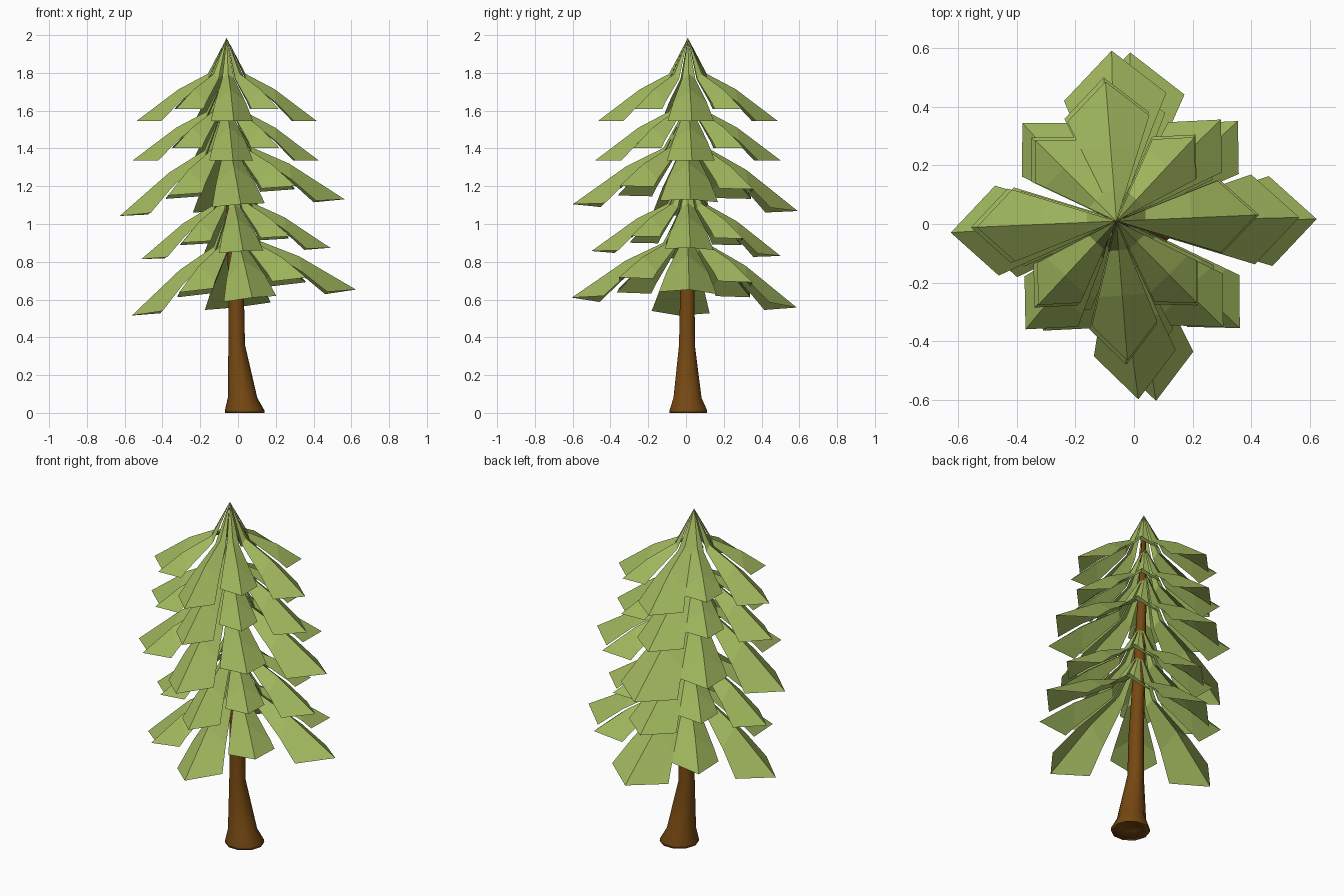
import bpy, bmesh
from math import sin, cos, tau, radians
from mathutils import Matrix, Vector

if "Cube" in bpy.data.objects:
    bpy.data.objects.remove(bpy.data.objects["Cube"])


def material(name, rgb):
    m = bpy.data.materials.new(name)
    m.diffuse_color = (*rgb, 1)
    m.use_nodes = True
    m.node_tree.nodes["Principled BSDF"].inputs["Base Color"].default_value = m.diffuse_color
    return m


green = material("leaf green", (0.35, 0.47, 0.11))
brown = material("bark brown", (0.18, 0.065, 0.006))


def make_object(name, bm, mat):
    me = bpy.data.meshes.new(name)
    bm.to_mesh(me)
    bm.free()
    me.materials.append(mat)
    ob = bpy.data.objects.new(name, me)
    bpy.context.collection.objects.link(ob)
    return ob


# Trunk: leaning tapered rings (z, centre x, centre y, radius)
rings = [(0.03, 0.035, 0.012, 0.06), (0.0, 0.035, 0.012, 0.105), (0.015, 0.035, 0.012, 0.104),
         (0.08, 0.024, 0.008, 0.078), (0.36, -0.007, 0.005, 0.044), (0.60, -0.009, 0.007, 0.041),
         (0.85, -0.02, 0.01, 0.036), (1.40, -0.045, 0.01, 0.025), (1.88, -0.06, 0.01, 0.010)]
N = 10
bm = bmesh.new()
loops = [[bm.verts.new((cx + r * cos(i * tau / N), cy + r * sin(i * tau / N), z)) for i in range(N)]
         for z, cx, cy, r in rings]
for a, b in zip(loops, loops[1:]):
    for i in range(N):
        j = (i + 1) % N
        bm.faces.new((a[i], a[j], b[j], b[i]))
bm.faces.new(loops[0][::-1])
bm.faces.new(loops[-1])
for f in bm.faces:
    f.smooth = abs(f.normal.z) < 0.99
bmesh.ops.recalc_face_normals(bm, faces=bm.faces)
make_object("trunk", bm, brown)

# Branch profile below the tier apex: (distance out, drop)
profile = [(0.0, 0.0), (0.10, 0.19), (0.255, 0.272), (0.478, 0.44)]


def drop_at(r):
    for (r0, d0), (r1, d1) in zip(profile, profile[1:]):
        if r <= r1:
            return d0 + (d1 - d0) * (r - r0) / (r1 - r0)
    return profile[-1][1]


def add_frond(bm, mat, angle, length, spread):
    """Kite-shaped folded branch: central ridge with two drooping sides."""
    turn = mat @ Matrix.Rotation(radians(angle), 4, 'Z')
    v = lambda x, y, z: bm.verts.new(turn @ Vector((x, y, z)))
    end_drop = drop_at(length)
    shoulder = length * 0.735
    fold = (end_drop - drop_at(shoulder)) / shoulder
    apex = v(0, 0, 0)
    mid, left, right = [], [], []
    for r in (profile[1][0], profile[2][0], shoulder):
        d = drop_at(r)
        mid.append(v(r, 0, -d))
        left.append(v(r, r * spread, -d - fold * r))
        right.append(v(r, -r * spread, -d - fold * r))
    tip = v(length, 0, -end_drop)
    bm.faces.new((apex, mid[0], left[0]))
    bm.faces.new((apex, right[0], mid[0]))
    for i in range(2):
        bm.faces.new((mid[i], mid[i + 1], left[i + 1], left[i]))
        bm.faces.new((right[i], right[i + 1], mid[i + 1], mid[i]))
    bm.faces.new((mid[2], tip, left[2]))
    bm.faces.new((right[2], tip, mid[2]))


# Foliage tiers: apex x, apex z, scale, tilt about y, tilt about x
fronds = [(2.5, 0.478, 0.35), (47, 0.392, 0.35), (94.5, 0.478, 0.40), (135, 0.392, 0.36),
          (182.5, 0.478, 0.35), (227, 0.392, 0.35), (274.5, 0.478, 0.32), (314.5, 0.392, 0.35)]
tiers = [(-0.033, 1.13, 1.25, -6.7, -2.0), (-0.04, 1.305, 1.05, -3.5, -1.2),
         (-0.072, 1.635, 1.25, -4.3, -1.4), (-0.065, 1.79, 1.03, 0, 0), (-0.06, 1.985, 1.0, 0, 0)]
for n, (x, z, s, ty, tx) in enumerate(tiers):
    mat = (Matrix.Translation((x, 0.01, z)) @ Matrix.Rotation(radians(ty), 4, 'Y')
           @ Matrix.Rotation(radians(tx), 4, 'X') @ Matrix.Scale(s, 4))
    bm = bmesh.new()
    for f in fronds:
        add_frond(bm, mat, *f)
    bmesh.ops.remove_doubles(bm, verts=bm.verts, dist=0.0001)
    make_object(f"foliage_tier_{n + 1}", bm, green)
